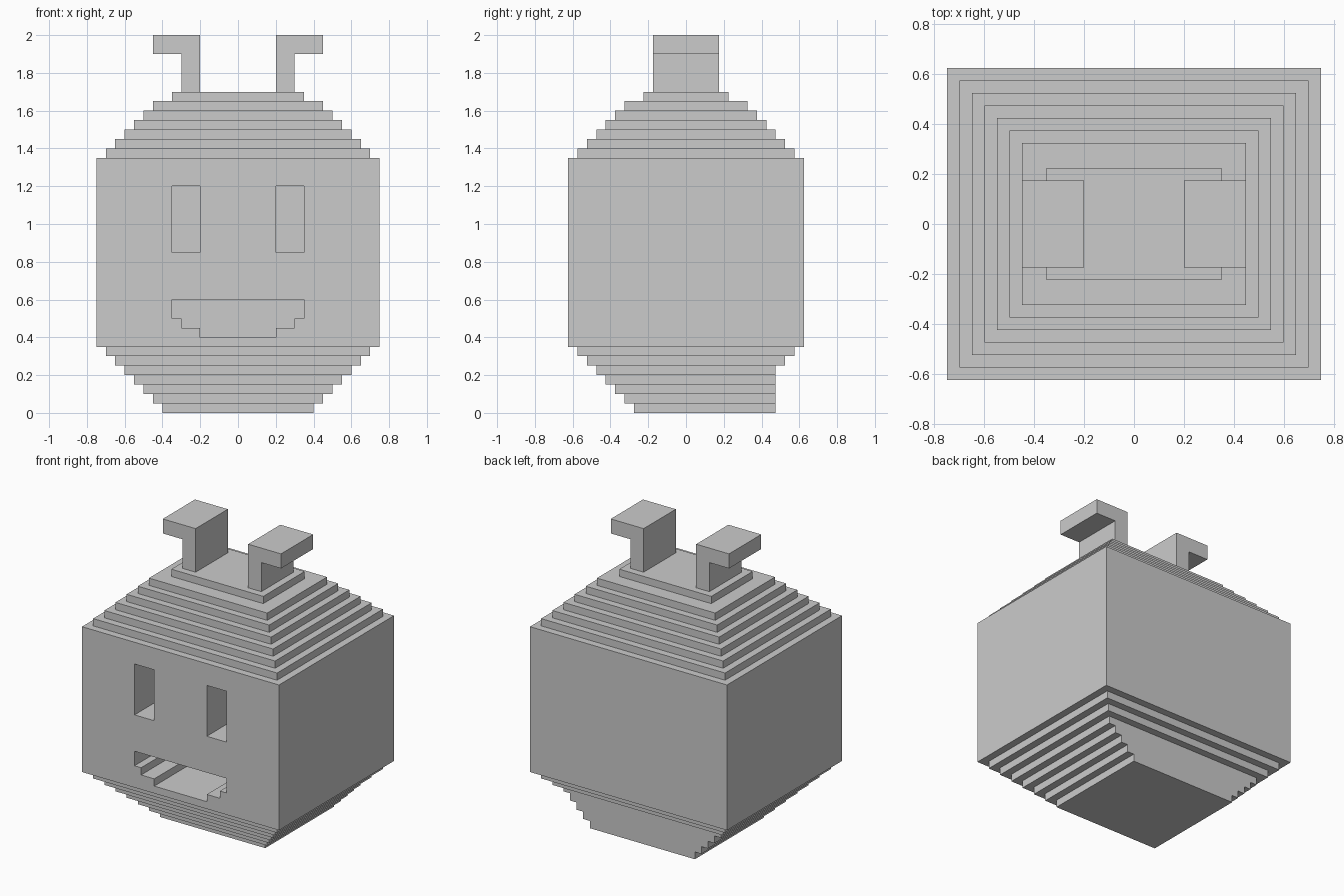
import bpy, bmesh

old = bpy.data.objects.get("Cube")
if old:
    bpy.data.objects.remove(old, do_unlink=True)

GREY = (0.6, 0.6, 0.6, 1.0)
grey = bpy.data.materials.new("plain grey")
grey.use_nodes = True
grey.diffuse_color = GREY
grey.node_tree.nodes["Principled BSDF"].inputs["Base Color"].default_value = GREY


def finish(name, bm):
    bmesh.ops.recalc_face_normals(bm, faces=bm.faces)
    mesh = bpy.data.meshes.new(name)
    bm.to_mesh(mesh)
    bm.free()
    mesh.materials.append(grey)
    obj = bpy.data.objects.new(name, mesh)
    bpy.context.collection.objects.link(obj)
    return obj


def prism(name, profile, y0, y1):
    """Extrude an (x, z) outline from y0 to y1."""
    bm = bmesh.new()
    face = bm.faces.new([bm.verts.new((x, y0, z)) for x, z in profile])
    ext = bmesh.ops.extrude_face_region(bm, geom=[face])
    verts = [g for g in ext["geom"] if isinstance(g, bmesh.types.BMVert)]
    bmesh.ops.translate(bm, verts=verts, vec=(0, y1 - y0, 0))
    return finish(name, bm)


def rectangle(x0, x1, z0, z1):
    return [(x0, z0), (x1, z0), (x1, z1), (x0, z1)]


def terraces(name, tiers, z, step):
    """Stepped shell: each tier is (half width, front y, back y)."""
    bm = bmesh.new()
    rings = []
    for w, front, back in tiers:
        for height in (z, z + step):
            rings.append([bm.verts.new((x, y, height)) for x, y in
                          ((-w, front), (w, front), (w, back), (-w, back))])
        z += step
    for a, b in zip(rings, rings[1:]):
        for i in range(4):
            j = (i + 1) % 4
            face = bm.faces.new((a[i], a[j], b[j], b[i]))
            if face.calc_area() < 1e-6:   # no ledge where the back is flush
                bm.faces.remove(face)
    bm.faces.new(rings[-1])
    obj = finish(name, bm)
    # open shells: make sure the normals point outward
    cap = obj.data.polygons[-1]
    if cap.normal.z * step < 0:
        obj.data.flip_normals()
    return obj


# Main block of the head
body = prism("head_block", rectangle(-0.75, 0.75, 0.35, 1.35), -0.625, 0.625)

# Eye and mouth recesses
mouth_half = [(0.2, 0.4), (0.2, 0.45), (0.3, 0.45), (0.3, 0.5), (0.35, 0.5), (0.35, 0.6)]
mouth = mouth_half + [(-x, z) for x, z in reversed(mouth_half)]
outlines = [rectangle(0.2, 0.35, 0.85, 1.2), rectangle(-0.35, -0.2, 0.85, 1.2), mouth]
for outline in outlines:
    cutter = prism("recess_cutter", outline, -0.8, -0.125)
    cutter.hide_render = True
    mod = body.modifiers.new("recess", 'BOOLEAN')
    mod.operation = 'DIFFERENCE'
    mod.solver = 'EXACT'
    mod.object = cutter
    bpy.context.view_layer.objects.active = body
    bpy.ops.object.modifier_apply(modifier=mod.name)
    bpy.data.objects.remove(cutter, do_unlink=True)

# Stepped crown, ending in a narrower top tier
crown = [(0.7 - 0.05 * i, -0.575 + 0.05 * i, 0.575 - 0.05 * i) for i in range(6)]
crown.append((0.35, -0.225, 0.225))
terraces("stepped_crown", crown, 1.35, 0.05)

# Stepped chin, flush at the back below the third tier
chin = [(0.7 - 0.05 * i, -0.575 + 0.05 * i, max(0.575 - 0.05 * i, 0.475)) for i in range(7)]
terraces("stepped_chin", chin, 0.35, -0.05)

# Bent horns
horn = [(0.2, 1.7), (0.3, 1.7), (0.3, 1.9), (0.45, 1.9), (0.45, 2.0), (0.2, 2.0)]
for side, sign in (("left", 1), ("right", -1)):
    prism(side + "_horn", [(sign * x, z) for x, z in horn], -0.175, 0.175)
